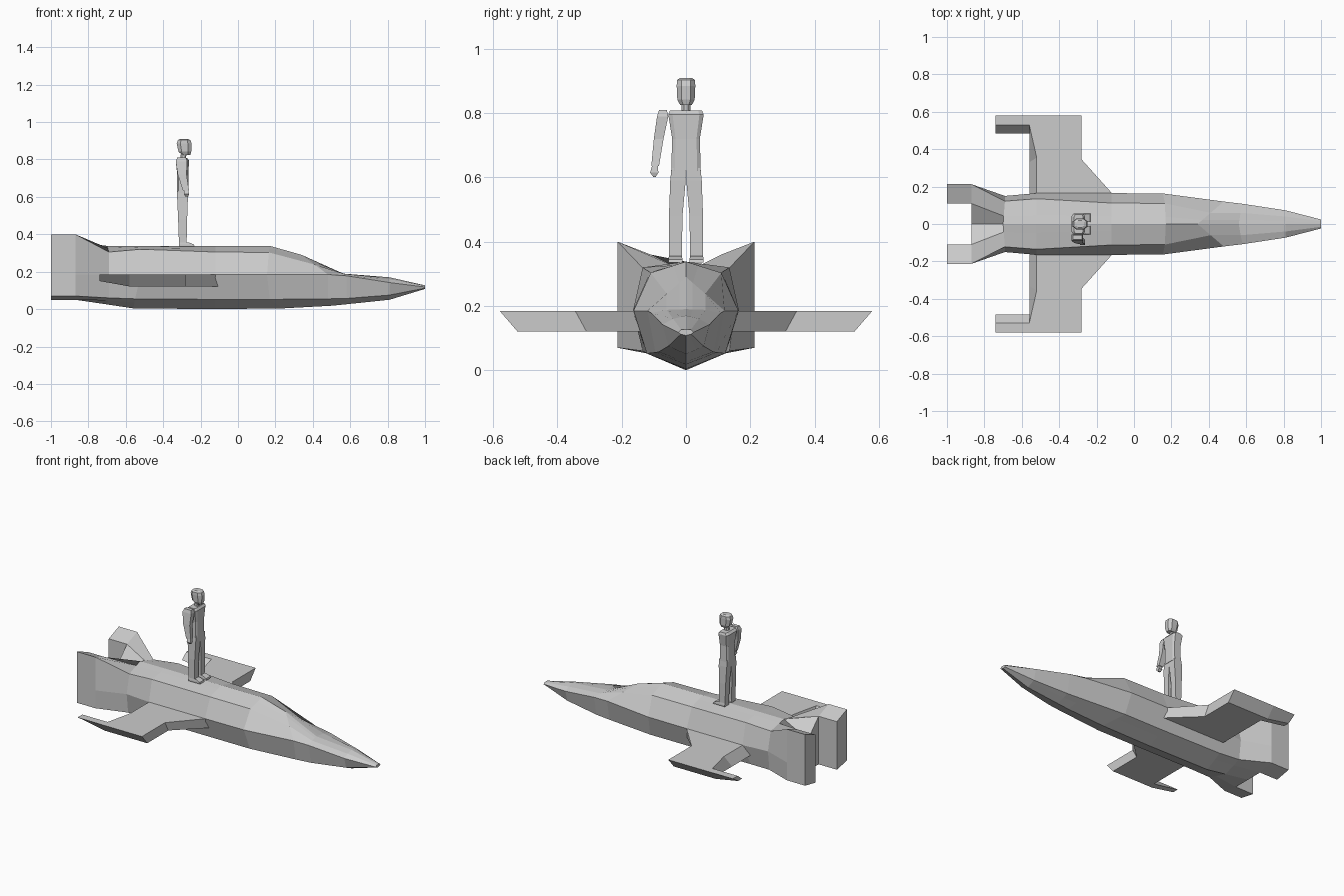
import bpy, bmesh

grey = bpy.data.materials.new("light_grey")
grey.diffuse_color = (0.6, 0.6, 0.6, 1)


def make(name, verts, faces):
    mesh = bpy.data.meshes.new(name)
    mesh.from_pydata(verts, [], faces)
    bm = bmesh.new()
    bm.from_mesh(mesh)
    bmesh.ops.remove_doubles(bm, verts=bm.verts, dist=0.0005)
    bmesh.ops.recalc_face_normals(bm, faces=bm.faces)
    bm.to_mesh(mesh)
    bm.free()
    mesh.materials.append(grey)
    obj = bpy.data.objects.new(name, mesh)
    bpy.context.collection.objects.link(obj)
    return obj


def loft(name, rings):
    """Skin closed rings of equal length and cap both ends."""
    n = len(rings[0])
    verts = [p for r in rings for p in r]
    faces = [(k * n + i, k * n + (i + 1) % n, (k + 1) * n + (i + 1) % n, (k + 1) * n + i)
             for k in range(len(rings) - 1) for i in range(n)]
    faces += [tuple(range(n))[::-1], tuple(range(len(verts) - n, len(verts)))]
    return make(name, verts, faces)


def mix(a, b, t):
    return tuple(p + (q - p) * t for p, q in zip(a, b))


def hull_ring(crown, shoulder, side, chine, keel):
    """Right half from crown to keel, mirrored to the left."""
    half = [crown, mix(crown, shoulder, 0.35), shoulder, side, chine, mix(chine, keel, 0.4), keel]
    return mirror_ring(half)


def mirror_ring(half):
    return half + [(x, -y, z) for x, y, z in half[-2:0:-1]]


# Hull: tail section with a valley, straight body, canopy slope, nose
T = -0.87
tail = [(T, 0, .25), (T, .11, .36), (T, .213, .40), (T, .213, .185), (T, .213, .07),
        (T, .11, .05), (T, 0, .05)]
rings = [mirror_ring(tail)]
for crown, shoulder, side, chine, keel in [
    ((-.70, 0, .338), (-.69, .122, .305), (-.69, .15, .185), (-.69, .135, .06), (-.70, 0, .025)),
    ((-.52, 0, .338), (-.52, .135, .32), (-.52, .165, .185), (-.55, .125, .055), (-.56, 0, .004)),
    ((-.12, 0, .338), (-.12, .112, .305), (-.12, .165, .185), (-.12, .122, .052), (-.12, 0, 0)),
    ((.17, 0, .338), (.165, .11, .303), (.155, .163, .185), (.17, .122, .052), (.24, 0, .004)),
    ((.34, 0, .29), (.41, .06, .238), (.48, .12, .185), (.48, .095, .055), (.50, 0, .018)),
    ((.56, 0, .19), (.57, .06, .188), (.58, .108, .178), (.58, .085, .057), (.58, 0, .026)),
    ((.81, 0, .17), (.81, .04, .16), (.81, .073, .142), (.81, .055, .075), (.81, 0, .05)),
    ((1, 0, .127), (1, .015, .126), (1, .024, .118), (1, .016, .112), (1, 0, .108)),
]:
    rings.append(hull_ring(crown, shoulder, side, chine, keel))
loft("hull", rings)

# Wings: slanted edges, with a finger reaching back at the tip
wing_top = [(-.06, .1), (-.28, .345), (-.28, .58), (-.58, .58), (-.74, .58), (-.74, .53),
            (-.56, .53), (-.52, .355), (-.52, .1)]
wing_low = [(-.06, .1), (-.28, .31), (-.28, .525), (-.58, .525), (-.74, .525), (-.74, .485),
            (-.56, .485), (-.56, .33), (-.56, .1)]
for s, label in ((1, "left"), (-1, "right")):
    verts = [(x, s * y, .185) for x, y in wing_top]
    verts += [(x, s * y, .15 if x < -.7 else .121) for x, y in wing_low]
    faces = [(i, (i + 1) % 9, (i + 1) % 9 + 9, i + 9) for i in range(9)]
    faces += [(3, 4, 5, 6), (0, 1, 2, 3, 6, 7, 8), (12, 13, 14, 15), (9, 10, 11, 12, 15, 16, 17)]
    make(label + "_wing", verts, faces)
    # Engine block behind the hull
    prof = [(.11, .36), (.213, .40), (.213, .07), (.11, .05)]
    loft(label + "_engine", [[(x, s * y, z) for y, z in prof] for x in (-1, T)])


# Standing figure, built from boxes of varying section: z, x0, x1, y0, y1
def limb(name, sections, cut=0.0):
    rings = []
    for z, x0, x1, y0, y1 in sections:
        dx, dy = (x1 - x0) * cut, (y1 - y0) * cut
        if cut:
            pts = [(x0 + dx, y0), (x1 - dx, y0), (x1, y0 + dy), (x1, y1 - dy),
                   (x1 - dx, y1), (x0 + dx, y1), (x0, y1 - dy), (x0, y0 + dy)]
        else:
            pts = [(x0, y0), (x1, y0), (x1, y1), (x0, y1)]
        rings.append([(x, y, z) for x, y in pts])
    return loft(name, rings)


for s, label in ((1, "left"), (-1, "right")):
    def sided(rows):
        return [(z, a, b, min(s * c, s * d), max(s * c, s * d)) for z, a, b, c, d in rows]
    limb(label + "_leg", sided([(.335, -.315, -.275, .013, .053), (.48, -.32, -.272, .011, .053),
                                (.59, -.325, -.268, .001, .049), (.63, -.325, -.268, .001, .045)]))
    limb(label + "_shoe", sided([(.335, -.315, -.232, .011, .055), (.345, -.315, -.235, .011, .055),
                                 (.356, -.315, -.262, .013, .053)]))

limb("torso", [(.62, -.327, -.266, -.046, .046), (.72, -.325, -.265, -.043, .043),
               (.795, -.333, -.262, -.055, .055), (.808, -.32, -.272, -.05, .05)], 0.12)
limb("arm", [(.635, -.295, -.262, -.108, -.084), (.72, -.322, -.275, -.1, -.07),
             (.79, -.333, -.272, -.09, -.055), (.81, -.325, -.278, -.084, -.06)])
limb("hand", [(.602, -.283, -.266, -.102, -.094), (.615, -.288, -.262, -.112, -.086),
              (.64, -.288, -.266, -.104, -.088)])
limb("neck", [(.80, -.308, -.278, -.014, .014), (.84, -.305, -.275, -.014, .014)], 0.25)
limb("head", [(.825, -.30, -.255, -.018, .018), (.842, -.318, -.25, -.027, .027),
              (.885, -.328, -.248, -.029, .029), (.903, -.322, -.254, -.028, .028),
              (.91, -.308, -.268, -.018, .018)], 0.25)
